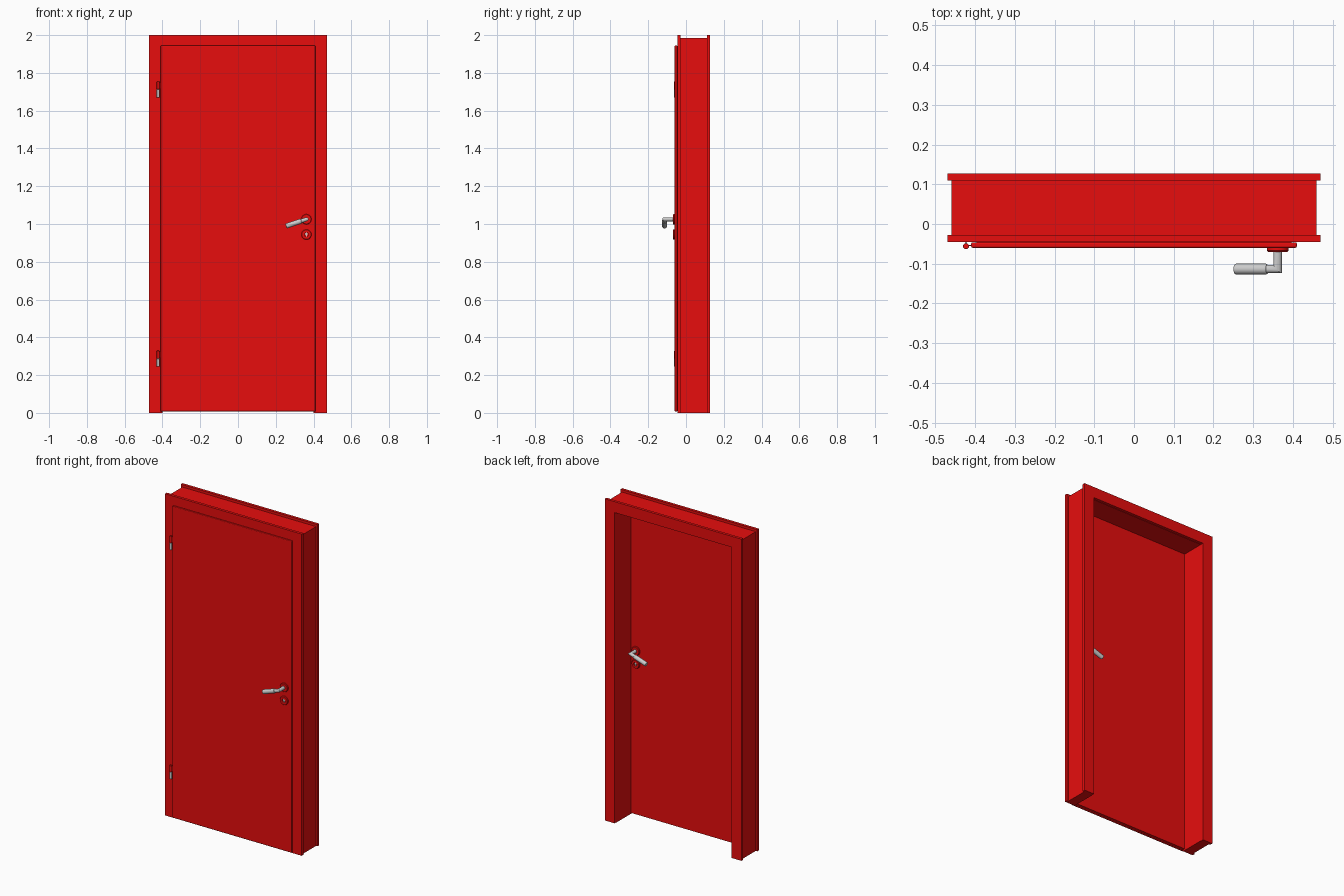
import bpy, bmesh, math
from mathutils import Vector

if "Cube" in bpy.data.objects:
    bpy.data.objects.remove(bpy.data.objects["Cube"])


def material(name, col):
    m = bpy.data.materials.new(name)
    m.diffuse_color = col
    m.use_nodes = True
    m.node_tree.nodes["Principled BSDF"].inputs["Base Color"].default_value = m.diffuse_color
    return m


RED = material("red_paint", (0.8, 0.004, 0.004, 1))
SEG = 24


def finish(name, bm, mat=None, bevel=0, smooth=False):
    bmesh.ops.recalc_face_normals(bm, faces=bm.faces)
    me = bpy.data.meshes.new(name)
    bm.to_mesh(me)
    bm.free()
    ob = bpy.data.objects.new(name, me)
    bpy.context.collection.objects.link(ob)
    if mat:
        me.materials.append(mat)
    if bevel:
        b = ob.modifiers.new("bevel", 'BEVEL')
        b.width, b.segments, b.limit_method = bevel, 3, 'ANGLE'
    if smooth:
        bpy.context.view_layer.objects.active = ob
        ob.select_set(True)
        bpy.ops.object.shade_smooth_by_angle(angle=math.radians(35))
        ob.select_set(False)
    return ob


def box(name, x0, x1, y0, y1, z0, z1, mat=RED, bevel=0):
    bm = bmesh.new()
    bmesh.ops.create_cube(bm, size=1)
    for v in bm.verts:
        v.co = ((x0 + x1) / 2 + v.co.x * (x1 - x0),
                (y0 + y1) / 2 + v.co.y * (y1 - y0),
                (z0 + z1) / 2 + v.co.z * (z1 - z0))
    return finish(name, bm, mat, bevel, bevel > 0)


def portal(name, xo, zo, xi, zi, y0, y1):
    """Upside-down U outline, open at the floor, extruded along y."""
    bm = bmesh.new()
    pts = [(-xo, 0), (-xo, zo), (xo, zo), (xo, 0),
           (xi, 0), (xi, zi), (-xi, zi), (-xi, 0)]
    f = bm.faces.new([bm.verts.new((x, y0, z)) for x, z in pts])
    ext = bmesh.ops.extrude_face_region(bm, geom=[f])["geom"]
    bmesh.ops.translate(bm, vec=(0, y1 - y0, 0),
                        verts=[g for g in ext if isinstance(g, bmesh.types.BMVert)])
    return finish(name, bm, RED)


def tube(name, pts, r, mat=None, bevel=0):
    """Round rod along straight segments with mitred corners."""
    pts = [Vector(p) for p in pts]
    d = [(b - a).normalized() for a, b in zip(pts, pts[1:])]
    u = d[0].orthogonal().normalized()
    w = d[0].cross(u)
    ring = [pts[0] + r * (u * math.cos(t) + w * math.sin(t))
            for t in (2 * math.pi * i / SEG for i in range(SEG))]
    bm = bmesh.new()
    rows = [[bm.verts.new(c) for c in ring]]
    for i, seg in enumerate(d):
        n = (seg + d[min(i + 1, len(d) - 1)]).normalized()
        ring = [c + seg * ((pts[i + 1] - c).dot(n) / seg.dot(n)) for c in ring]
        rows.append([bm.verts.new(c) for c in ring])
    for a, b in zip(rows, rows[1:]):
        for k in range(SEG):
            j = (k + 1) % SEG
            bm.faces.new((a[k], a[j], b[j], b[k]))
    bm.faces.new(rows[0])
    bm.faces.new(rows[-1])
    return finish(name, bm, mat, bevel, True)


def rosette(name, x, z, y, s, hole):
    """Turned disc with a rounded rim and a centre hole."""
    prof = [(hole, 0), (0.027, 0), (0.027, 0.007), (0.0245, 0.010), (hole, 0.010)]
    bm = bmesh.new()
    rows = []
    for k in range(32):
        t = 2 * math.pi * k / 32
        rows.append([bm.verts.new((x + r * math.cos(t), y + s * h, z + r * math.sin(t)))
                     for r, h in prof])
    n = len(prof)
    for k in range(32):
        a, b = rows[k], rows[(k + 1) % 32]
        for i in range(n):
            bm.faces.new((a[i], a[(i + 1) % n], b[(i + 1) % n], b[i]))
    return finish(name, bm, RED, 0, True)


# Frame: lining with a casing on each side
portal("frame_lining", 0.46, 1.985, 0.40, 1.93, -0.028, 0.11)
portal("front_casing", 0.47, 2.0, 0.40, 1.93, -0.045, -0.028)
portal("back_casing", 0.47, 2.0, 0.402, 1.932, 0.11, 0.127)

# Door leaf: overlapping front lip and rebated body
box("leaf_front", -0.41, 0.41, -0.06, -0.046, 0.007, 1.945, bevel=0.004)
box("leaf_body", -0.397, 0.397, -0.046, -0.028, 0.007, 1.927)

# Handle sets on both faces of the leaf
HX, HZ, KZ = 0.362, 1.025, 0.944
for side, y, s in (("front", -0.06, -1), ("back", -0.028, 1)):
    rosette(side + "_handle_rosette", HX, HZ, y, s, 0.010)
    rosette(side + "_key_rosette", HX, KZ, y, s, 0.011)
    yl = y + s * 0.0535
    aim = Vector((-0.95, 0, -0.32)).normalized()
    corner = Vector((HX, yl, HZ))
    tube(side + "_handle_neck", [(HX, y, HZ), corner, corner + aim * 0.032], 0.0105)
    tube(side + "_handle_grip", [corner + aim * 0.028, corner + aim * 0.114],
         0.0135, bevel=0.003)
    # Lock barrel: round plug with a narrow foot, set inside the rosette
    tube(side + "_lock_barrel", [(HX, y, KZ + 0.003), (HX, y + s * 0.006, KZ + 0.003)], 0.007)
    box(side + "_lock_foot", HX - 0.003, HX + 0.003, min(y, y + s * 0.006),
        max(y, y + s * 0.006), KZ - 0.011, KZ, None)

# Hinges: red upper knuckle on the leaf, bare lower knuckle on the frame
for place, z in (("lower", 0.245), ("upper", 1.67)):
    tube(place + "_hinge_pin", [(-0.423, -0.056, z), (-0.423, -0.056, z + 0.042)],
         0.0075, bevel=0.002)
    tube(place + "_hinge_knuckle", [(-0.423, -0.056, z + 0.043), (-0.423, -0.056, z + 0.084)],
         0.0075, RED, 0.002)
    box(place + "_hinge_leaf_arm", -0.423, -0.408, -0.056, -0.053, z + 0.046, z + 0.080)
    box(place + "_hinge_frame_arm", -0.425, -0.421, -0.056, -0.044, z + 0.004, z + 0.038, None)
